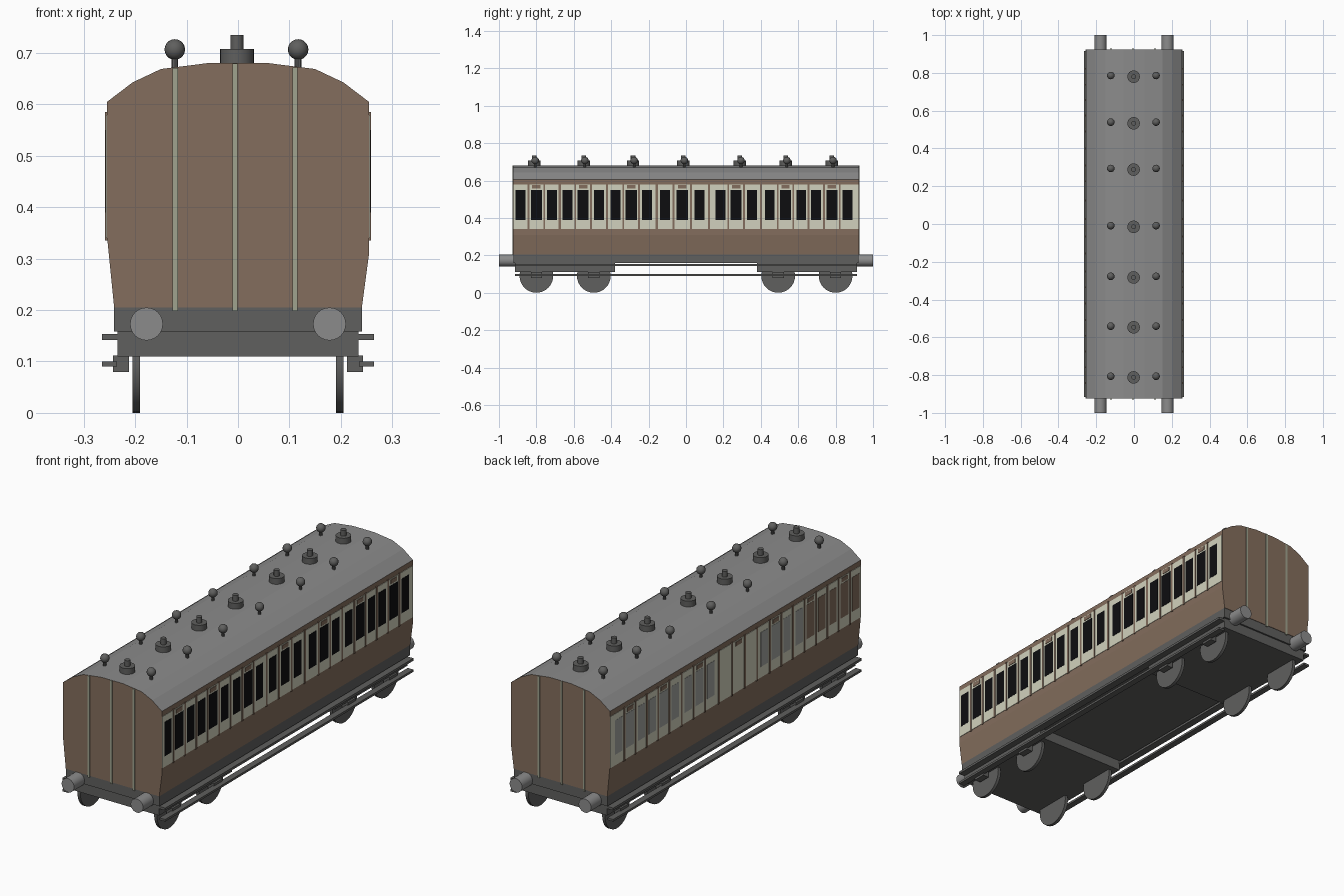
import bpy, bmesh, math
from mathutils import Matrix, Vector

if "Cube" in bpy.data.objects:
    bpy.data.objects.remove(bpy.data.objects["Cube"])


def material(name, r, g, b):
    m = bpy.data.materials.new(name)
    m.diffuse_color = (r, g, b, 1)
    m.use_nodes = True
    m.node_tree.nodes["Principled BSDF"].inputs["Base Color"].default_value = m.diffuse_color
    return m


BROWN = material("brown_paint", 0.23, 0.155, 0.11)
CREAM = material("cream_paint", 0.64, 0.64, 0.51)
SAGE = material("sage_strip", 0.35, 0.37, 0.275)
ROOF = material("roof_grey", 0.26, 0.26, 0.26)
IRON = material("dark_iron", 0.115, 0.115, 0.112)
BLACK = material("window_black", 0.004, 0.004, 0.005)
GLASS = material("window_grey", 0.36, 0.37, 0.35)


def finish(name, bm, mats, smooth=False):
    bmesh.ops.recalc_face_normals(bm, faces=bm.faces)
    me = bpy.data.meshes.new(name)
    bm.to_mesh(me)
    bm.free()
    for m in mats:
        me.materials.append(m)
    ob = bpy.data.objects.new(name, me)
    bpy.context.collection.objects.link(ob)
    if smooth:
        bpy.ops.object.select_all(action='DESELECT')
        ob.select_set(True)
        bpy.context.view_layer.objects.active = ob
        bpy.ops.object.shade_smooth_by_angle(angle=math.radians(35))
    return ob


def boxes(name, mat, items):
    """One object from (x0, x1, y0, y1, z0, z1) boxes."""
    bm = bmesh.new()
    for x0, x1, y0, y1, z0, z1 in items:
        mid = Vector((x0 + x1, y0 + y1, z0 + z1)) / 2
        size = (abs(x1 - x0), abs(y1 - y0), abs(z1 - z0), 1)
        bmesh.ops.create_cube(bm, size=1, matrix=Matrix.Translation(mid) @ Matrix.Diagonal(size))
    return finish(name, bm, [mat])


def cylinders(name, mat, items, axis='Z', segments=24):
    """One object from (centre, radius, length) cylinders along one axis."""
    turn = {'X': Matrix.Rotation(math.pi / 2, 4, 'Y'),
            'Y': Matrix.Rotation(math.pi / 2, 4, 'X'), 'Z': Matrix()}[axis]
    bm = bmesh.new()
    for centre, radius, length in items:
        bmesh.ops.create_cone(bm, cap_ends=True, segments=segments, radius1=radius,
                              radius2=radius, depth=length,
                              matrix=Matrix.Translation(centre) @ turn)
    return finish(name, bm, [mat], True)


# Body shell: cross-section extruded along y, roof faces coloured by height
HALF = 0.925
profile = [(-0.241, 0.205), (0.241, 0.205), (0.255, 0.31), (0.255, 0.605), (0.205, 0.643),
           (0.15, 0.669), (0.055, 0.681), (-0.055, 0.681), (-0.15, 0.669),
           (-0.205, 0.643), (-0.255, 0.605), (-0.255, 0.345)]
bm = bmesh.new()
front = bm.faces.new([bm.verts.new((x, -HALF, z)) for x, z in profile])
moved = bmesh.ops.extrude_face_region(bm, geom=[front], use_keep_orig=True)['geom']
bmesh.ops.translate(bm, vec=(0, 2 * HALF, 0),
                    verts=[g for g in moved if isinstance(g, bmesh.types.BMVert)])
bm.normal_update()
for f in bm.faces:
    if f.calc_center_median().z > 0.61 and abs(f.normal.y) < 0.5:
        f.material_index = 1
finish("carriage_body", bm, [BROWN, ROOF])

# Side panelling: cream band, windows, brown beading and door vents
compartments = [-0.80, -0.55, -0.293, -0.02, 0.268, 0.532, 0.78]
STEP = 0.084


def plate(side, y, width, z0, z1, out):
    return (side * 0.2535, side * (0.255 + out), y - width / 2, y + width / 2, z0, z1)


for side, label in ((1, "right"), (-1, "left")):
    boxes(label + "_cream_band", CREAM, [plate(side, 0, 2 * HALF - 0.004, 0.34, 0.58, 0.002)])
    panes = {BLACK: [], GLASS: [], BROWN: []}
    beading, vents = [], []
    for i, c in enumerate(compartments):
        step = 0.093 if i == 3 else STEP
        for k in (-1, 0, 1):
            y = c + k * step
            pane = plate(side, y, 0.06 if k == 0 else 0.053, 0.39, 0.55, 0.003)
            if side > 0:
                panes[BLACK].append(pane)
            elif y < -0.5:              # far end of the left side is brown panelled
                panes[BROWN].append(pane)
            elif not -0.17 < y < 0.14:  # blank cream panels at mid length
                panes[GLASS].append(pane)
        for k in (-0.5, 0.5):
            beading.append(plate(side, c + k * step, 0.009, 0.335, 0.585, 0.004))
        vents.append(plate(side, c, 0.045, 0.557, 0.576, 0.004))
        if i:
            beading.append(plate(side, (c + compartments[i - 1]) / 2, 0.011, 0.335, 0.585, 0.004))
    for mat, items in panes.items():
        if items:
            boxes(label + "_windows_" + mat.name, mat, items)
    boxes(label + "_beading", BROWN, beading)
    boxes(label + "_door_vents", BROWN, vents)

# Vertical strips on both ends
boxes("end_strips", SAGE, [(x - 0.005, x + 0.005, e * 0.92, e * 0.928, 0.198, top)
                           for e in (-1, 1)
                           for x, top in ((-0.122, 0.671), (-0.006, 0.68), (0.111, 0.672))])

# Roof lamps and ball ventilators
lamp_y = [-0.812, -0.547, -0.283, -0.015, 0.288, 0.533, 0.78]
cylinders("roof_lamp_bases", IRON, [((-0.002, y, 0.691), 0.033, 0.034) for y in lamp_y])
cylinders("roof_lamp_caps", IRON, [((-0.002, y, 0.72), 0.0125, 0.03) for y in lamp_y], segments=12)
balls = [(x, y + 0.006) for x in (-0.123, 0.117) for y in lamp_y]
cylinders("ventilator_stems", IRON, [((x, y, 0.681), 0.007, 0.034) for x, y in balls], segments=10)
bm = bmesh.new()
for x, y in balls:
    bmesh.ops.create_uvsphere(bm, u_segments=16, v_segments=10, radius=0.02,
                              matrix=Matrix.Translation((x, y, 0.707)))
finish("ventilator_balls", bm, [IRON], True)

# Underframe, bogies and buffers
boxes("underframe", IRON, [(-0.241, 0.241, -0.923, 0.923, 0.158, 0.208)])
boxes("bogies", IRON, [(-0.234, 0.234, *ys, 0.11, 0.16) for ys in ((-0.915, -0.38), (0.38, 0.915))])
cylinders("buffers", ROOF, [((s * 0.178, e * 0.955, 0.173), 0.032, 0.09)
                            for s in (-1, 1) for e in (-1, 1)], 'Y')

# Wheels and axle boxes
wheel_y = (-0.80, -0.493, 0.493, 0.80)
cylinders("wheels", IRON, [((s * 0.198, y, 0.09), 0.09, 0.015)
                           for s in (-1, 1) for y in wheel_y], 'X', 32)
boxes("axle_boxes", IRON, [(s * 0.212, s * 0.243, y - 0.03, y + 0.03, 0.08, 0.112)
                           for s in (-1, 1) for y in wheel_y])

# Running boards along both sides
boxes("upper_step_boards", IRON, [(s * 0.23, s * 0.265, -0.915, 0.915, 0.142, 0.153) for s in (-1, 1)])
boxes("lower_step_boards", IRON, [(s * 0.235, s * 0.265, -0.915, 0.915, 0.09, 0.1) for s in (-1, 1)])
